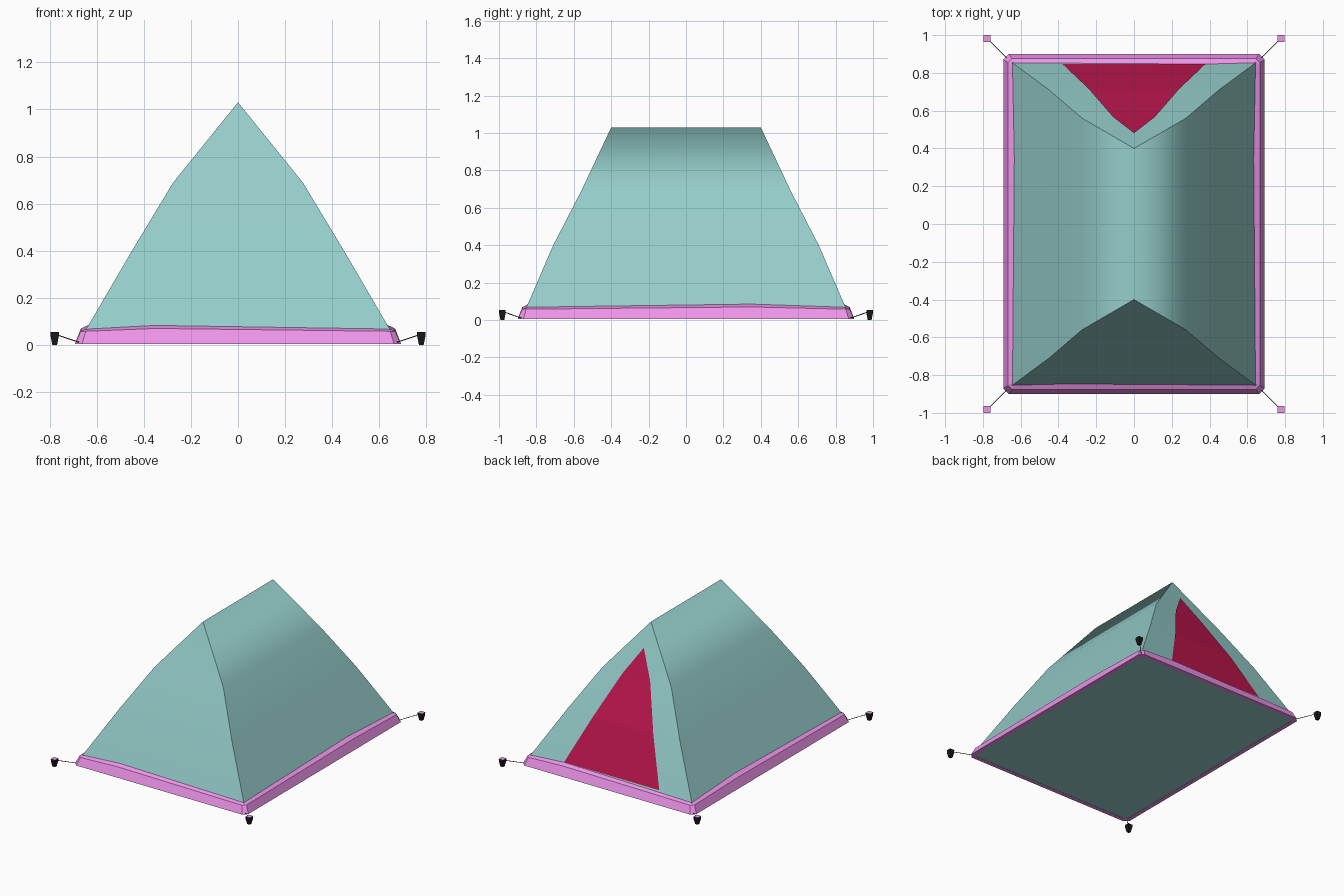
import bpy, bmesh
from mathutils import Vector

if "Cube" in bpy.data.objects:
    bpy.data.objects.remove(bpy.data.objects["Cube"])


def material(name, rgb):
    m = bpy.data.materials.new(name)
    m.diffuse_color = (*rgb, 1)
    m.use_nodes = True
    m.node_tree.nodes["Principled BSDF"].inputs["Base Color"].default_value = m.diffuse_color
    return m


TEAL = material("teal_fabric", (0.30, 0.61, 0.59))
PINK = material("pink_trim", (0.86, 0.30, 0.82))
RED = material("red_door", (0.50, 0.008, 0.075))
BLACK = material("black_metal", (0.01, 0.01, 0.01))


def make(name, verts, faces, *mats, smooth=False, fix=True):
    me = bpy.data.meshes.new(name)
    me.from_pydata(verts, [], faces)
    bm = bmesh.new()
    bm.from_mesh(me)
    if fix:
        bmesh.ops.recalc_face_normals(bm, faces=bm.faces)
    for f in bm.faces:
        f.smooth = smooth
    bm.to_mesh(me)
    bm.free()
    for m in mats:
        me.materials.append(m)
    ob = bpy.data.objects.new(name, me)
    bpy.context.collection.objects.link(ob)
    return ob


# Tent body: rectangular levels (half width, half length, height) up to a ridge
LEVELS = [(0.68, 0.88, 0.006), (0.45, 0.71, 0.40), (0.275, 0.56, 0.69)]
RIDGE = (0.40, 1.03)
verts, faces = [], [(3, 2, 1, 0)]
for x, y, z in LEVELS:
    verts += [(-x, -y, z), (x, -y, z), (x, y, z), (-x, y, z)]
for k in range(len(LEVELS) - 1):
    for i in range(4):
        j = (i + 1) % 4
        faces.append((4 * k + i, 4 * k + j, 4 * k + 4 + j, 4 * k + 4 + i))
n = len(verts)
verts += [(0, -RIDGE[0], RIDGE[1]), (0, RIDGE[0], RIDGE[1])]
faces += [(n - 4, n - 3, n), (n - 3, n - 2, n + 1, n),
          (n - 2, n - 1, n + 1), (n - 1, n - 4, n, n + 1)]
tent = make("tent_body", verts, faces, TEAL, smooth=True)

# Sharp creases where the slopes meet the end walls and the floor
bm = bmesh.new()
bm.from_mesh(tent.data)


def wall(f):
    if f.normal.z < -0.9:
        return "floor"
    return "end" if abs(f.calc_center_median().x) < 0.01 else "slope"


for e in bm.edges:
    e.smooth = wall(e.link_faces[0]) == wall(e.link_faces[1])
bm.to_mesh(tent.data)
bm.free()

# Pink trim around the base: chamfered-corner loop with a slightly uneven top
PROFILE = [(0.0, 0.005), (0.025, 0.058), (0.062, 0.075), (0.03, 0.005)]


def trim_loop(inset, z, wobble):
    x, y, c = 0.692 - inset, 0.90 - inset, 0.03 * (1 - inset / 0.08)
    w = z + wobble
    return [(-x + c, -y, z), (-0.35, -y, w), (x - c, -y, z),
            (x, -y + c, z), (x, 0.35, w), (x, y - c, z),
            (x - c, y, z), (0.38, y, w), (-x + c, y, z),
            (-x, y - c, z), (-x, 0.35, w), (-x, -y + c, z)]


verts = [p for inset, z in PROFILE
         for p in trim_loop(inset, z, 0.012 if z > 0.01 else 0)]
faces = []
for k in range(4):
    a, b = 12 * k, 12 * ((k + 1) % 4)
    for i in range(12):
        j = (i + 1) % 12
        faces.append((a + i, a + j, b + j, b + i))
make("base_trim", verts, faces, PINK)

# Red door lying just proud of the back wall
D = 0.006
rows = [(0.38, 0.842, 0.082), (0.24, 0.71, 0.40), (0.11, 0.56, 0.69)]
verts = [(s * x, y + D, z + 0.003) for x, y, z in rows for s in (1, -1)]
verts.append((0, 0.475 + D, 0.872))
make("door", verts, [(0, 1, 3, 2), (2, 3, 5, 4), (4, 5, 6)], RED, fix=False)


# Tapered four-sided pegs with pink tops, and their guy ropes
def peg(name, sx, sy):
    verts = []
    for r, z in ((0.010, 0.0), (0.017, 0.035), (0.018, 0.055)):
        verts += [(sx * 0.778 + a * r, sy * 0.982 + b * r, z)
                  for a, b in ((-1, -1), (1, -1), (1, 1), (-1, 1))]
    faces = [(3, 2, 1, 0), (8, 9, 10, 11)]
    for k in (0, 4):
        for i in range(4):
            j = (i + 1) % 4
            faces.append((k + i, k + j, k + 4 + j, k + 4 + i))
    ob = make(name, verts, faces, BLACK, PINK)
    for p in ob.data.polygons:
        p.material_index = 1 if p.normal.z > 0.9 else 0


def rope(name, a, b, r=0.0022):
    a, b = Vector(a), Vector(b)
    d = (b - a).normalized()
    u = d.cross(Vector((0, 0, 1))).normalized() * r
    v = d.cross(u)
    verts = [p + o for p in (a, b) for o in (u, v, -u, -v)]
    faces = [(0, 1, 2, 3), (7, 6, 5, 4)]
    faces += [(i, (i + 1) % 4, 4 + (i + 1) % 4, 4 + i) for i in range(4)]
    make(name, verts, faces, BLACK)


for sy, end in ((-1, "front"), (1, "back")):
    for sx, side in ((-1, "left"), (1, "right")):
        peg(f"peg_{end}_{side}", sx, sy)
        rope(f"rope_{end}_{side}", (sx * 0.665, sy * 0.87, 0.008),
             (sx * 0.775, sy * 0.98, 0.045))
